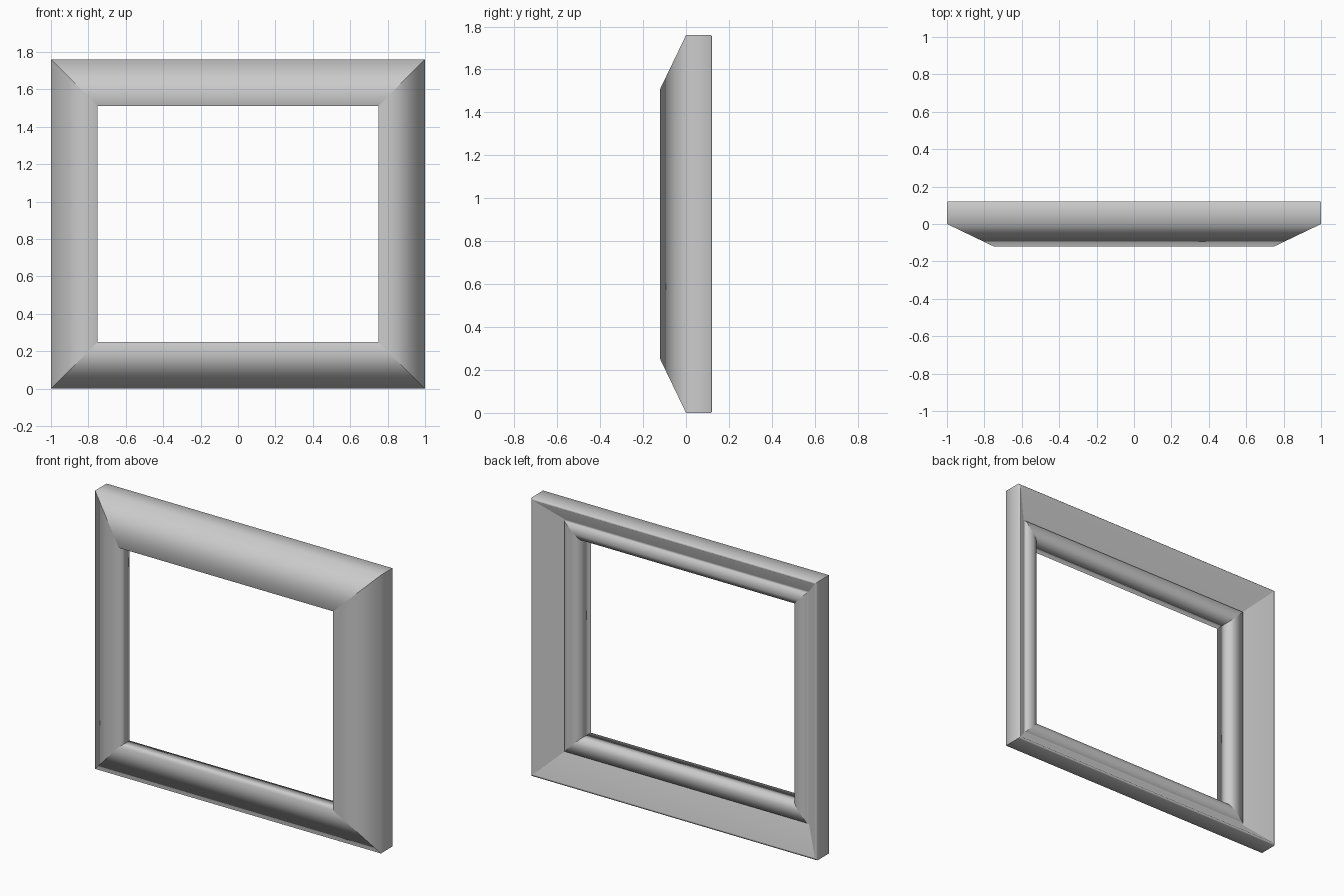
import bpy
import bmesh

if "Cube" in bpy.data.objects:
    bpy.data.objects.remove(bpy.data.objects["Cube"])

W, H = 1.0, 1.76   # half width, full height

# Moulding cross-section: (inset from outer edge, y depth), front to back
PROFILE = [
    (0.25, -0.12),    # front lip of the opening
    (0.0, 0.0),       # outer edge of the sloping front
    (0.0, 0.115),     # outer side wall
    (0.005, 0.12),    # eased back corner
    (0.015, 0.12),    # narrow back rim
    (0.145, -0.008),  # sloping back recess
    (0.153, 0.004),   # small raised bead
    (0.215, 0.004),
    (0.25, -0.012),   # back of the opening wall
]

# Sweep the profile round the rectangle with mitred corners
bm = bmesh.new()
rings = []
for sx, top in ((-1, 0), (1, 0), (1, 1), (-1, 1)):
    ring = []
    for inset, y in PROFILE:
        z = H - inset if top else inset
        ring.append(bm.verts.new((sx * (W - inset), y, z)))
    rings.append(ring)

n = len(PROFILE)
for i in range(4):
    a, b = rings[i], rings[(i + 1) % 4]
    for j in range(n):
        k = (j + 1) % n
        bm.faces.new((a[j], b[j], b[k], a[k]))
bmesh.ops.recalc_face_normals(bm, faces=bm.faces)

# Smooth shading along the moulding, crisp mitre joints
for f in bm.faces:
    f.smooth = True
for ring in rings:
    for j in range(n):
        e = bm.edges.get((ring[j], ring[(j + 1) % n]))
        e.smooth = False

mesh = bpy.data.meshes.new("picture_frame")
bm.to_mesh(mesh)
bm.free()
frame = bpy.data.objects.new("picture_frame", mesh)
bpy.context.collection.objects.link(frame)
